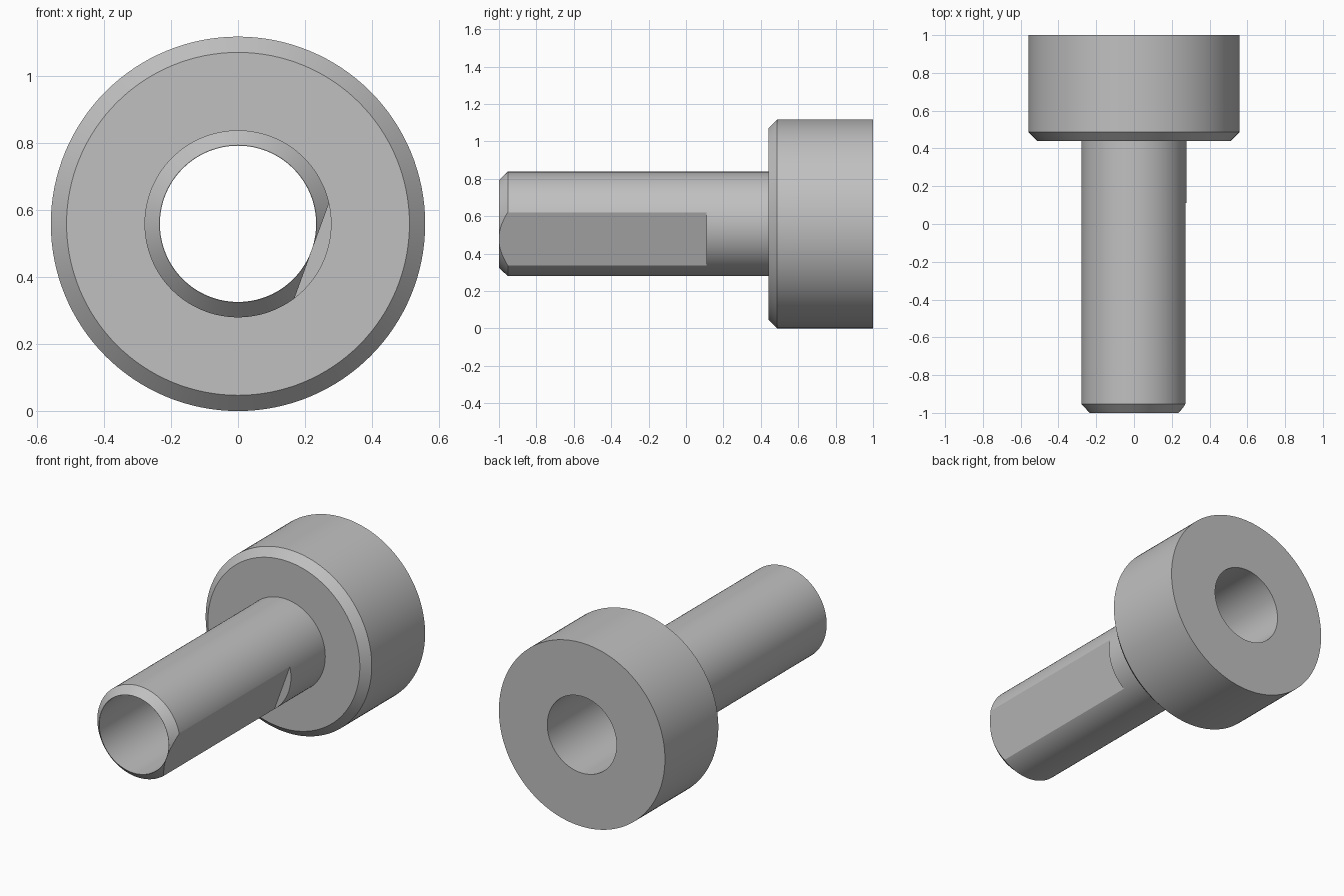
import bpy
import bmesh
import math
from mathutils import Matrix, Vector

if "Cube" in bpy.data.objects:
    bpy.data.objects.remove(bpy.data.objects["Cube"], do_unlink=True)

HEAD_R, SHAFT_R, BORE_R = 0.5585, 0.279, 0.233
CHAMFER = 0.047
HEAD_Y = 0.44
FLAT_DIST, FLAT_END = 0.2342, 0.11
FLAT_ANGLE = math.radians(20)
AXIS = Vector((0, 0, HEAD_R))

grey = bpy.data.materials.new("plain grey")
grey.use_nodes = True
colour = (0.53, 0.53, 0.53, 1)
grey.diffuse_color = colour
grey.node_tree.nodes["Principled BSDF"].inputs["Base Color"].default_value = colour


def add_object(name, bm):
    bmesh.ops.recalc_face_normals(bm, faces=bm.faces)
    mesh = bpy.data.meshes.new(name)
    bm.to_mesh(mesh)
    bm.free()
    mesh.materials.append(grey)
    obj = bpy.data.objects.new(name, mesh)
    bpy.context.collection.objects.link(obj)
    return obj


def lathe(name, profile, steps=128):
    """Spin a closed (radius, y) outline around the part's long axis."""
    bm = bmesh.new()
    verts = [bm.verts.new(AXIS + Vector((r, y, 0))) for r, y in profile]
    edges = [bm.edges.new((v, verts[i - 1])) for i, v in enumerate(verts)]
    bmesh.ops.spin(bm, geom=verts + edges, cent=AXIS, axis=(0, 1, 0),
                   angle=math.tau, steps=steps)
    bmesh.ops.remove_doubles(bm, verts=bm.verts, dist=0.0001)
    return add_object(name, bm)


# Hollow shaft and thick head, turned in one piece
sleeve = lathe("shaft_and_head", [
    (BORE_R, -1), (BORE_R + 0.0015, -1), (SHAFT_R, -1 + CHAMFER),
    (SHAFT_R, HEAD_Y), (HEAD_R - CHAMFER, HEAD_Y),
    (HEAD_R, HEAD_Y + CHAMFER), (HEAD_R, 1), (BORE_R, 1)])

# Block that mills the tilted flat along the shaft
bm = bmesh.new()
bmesh.ops.create_cube(bm, size=1)
length = FLAT_END + 1.2
bmesh.ops.scale(bm, vec=(0.3, length, 0.8), verts=bm.verts)
bmesh.ops.translate(bm, vec=(FLAT_DIST + 0.15, FLAT_END - length / 2, 0), verts=bm.verts)
bmesh.ops.transform(bm, matrix=Matrix.Translation(AXIS) @ Matrix.Rotation(FLAT_ANGLE, 4, 'Y'),
                    verts=bm.verts)
cutter = add_object("flat_cutter", bm)
cutter.hide_render = True

# Cut the flat, then shade the turned surfaces smooth
cut = sleeve.modifiers.new("flat", 'BOOLEAN')
cut.operation = 'DIFFERENCE'
cut.solver = 'EXACT'
cut.object = cutter
bpy.ops.object.select_all(action='DESELECT')
bpy.context.view_layer.objects.active = sleeve
sleeve.select_set(True)
bpy.ops.object.modifier_apply(modifier=cut.name)
bpy.data.objects.remove(cutter, do_unlink=True)
bpy.ops.object.shade_smooth_by_angle(angle=math.radians(22))
